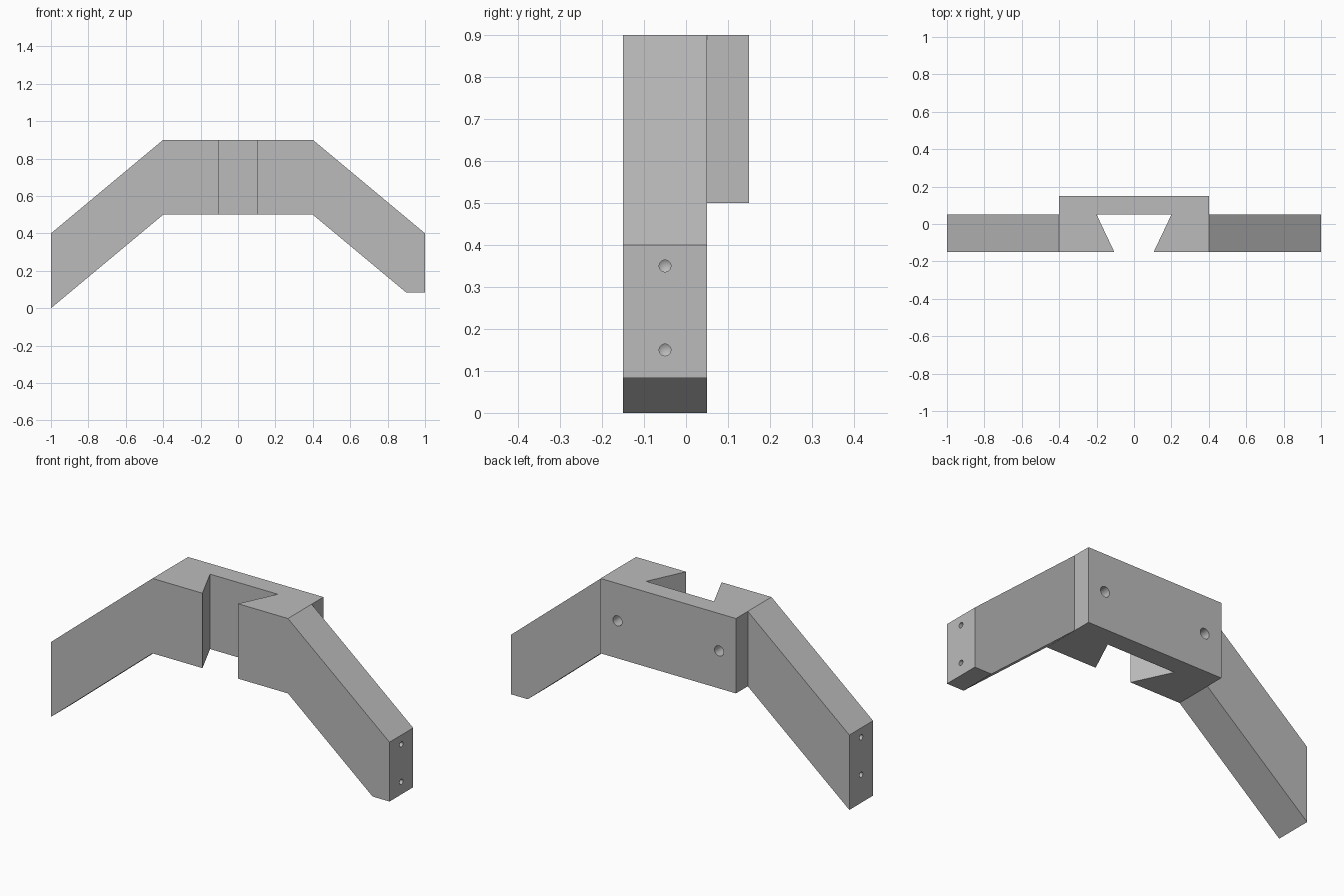
import bpy
import bmesh
from math import pi
from mathutils import Matrix, Vector

cube = bpy.data.objects.get("Cube")
if cube:
    bpy.data.objects.remove(cube, do_unlink=True)

grey = bpy.data.materials.new("plain grey")
grey.use_nodes = True
grey.diffuse_color = (0.5, 0.5, 0.5, 1)
grey.node_tree.nodes["Principled BSDF"].inputs["Base Color"].default_value = (0.5, 0.5, 0.5, 1)


def make_object(name, bm):
    bmesh.ops.recalc_face_normals(bm, faces=bm.faces)
    mesh = bpy.data.meshes.new(name)
    bm.to_mesh(mesh)
    bm.free()
    mesh.materials.append(grey)
    obj = bpy.data.objects.new(name, mesh)
    bpy.context.collection.objects.link(obj)
    return obj


def prism(name, points, depth):
    """Extrude a closed loop of points along the depth vector."""
    bm = bmesh.new()
    face = bm.faces.new([bm.verts.new(p) for p in points])
    moved = bmesh.ops.extrude_face_region(bm, geom=[face])["geom"]
    bmesh.ops.translate(bm, vec=depth, verts=[v for v in moved if isinstance(v, bmesh.types.BMVert)])
    return make_object(name, bm)


def drill(name, mouth, direction, radius, depth):
    """Blind-hole cutter with a conical tip."""
    bm = bmesh.new()
    tip = radius * 0.6
    turn = Vector(direction).to_track_quat("Z", "Y").to_matrix().to_4x4()
    place = Matrix.Translation(mouth) @ turn
    start = -0.05
    ring = bmesh.ops.create_circle(bm, cap_ends=True, segments=32, radius=radius,
                                   matrix=place @ Matrix.Translation((0, 0, start)))["verts"]
    moved = bmesh.ops.extrude_face_region(bm, geom=list(bm.faces))["geom"]
    bmesh.ops.translate(bm, vec=Vector(direction) * (depth - start),
                        verts=[v for v in moved if isinstance(v, bmesh.types.BMVert)])
    end = [f for f in moved if isinstance(f, bmesh.types.BMFace)]
    centre = bmesh.ops.poke(bm, faces=end)["verts"]
    bmesh.ops.translate(bm, vec=Vector(direction) * tip, verts=centre)
    return make_object(name, bm)


def combine(target, other, operation):
    mod = target.modifiers.new(operation.lower(), "BOOLEAN")
    mod.operation = operation
    mod.solver = "EXACT"
    mod.object = other
    bpy.context.view_layer.objects.active = target
    bpy.ops.object.modifier_apply(modifier=mod.name)
    bpy.data.objects.remove(other, do_unlink=True)


# Centre block with a dovetail slot open to the front
half = [(0.105, -0.15), (0.4, -0.15), (0.4, 0.15)]
outline = half + [(-x, y) for x, y in reversed(half)] + [(-0.2, 0.05), (0.2, 0.05)]
bracket = prism("bracket", [(x, y, 0.5) for x, y in outline], (0, 0, 0.4))

# Sloping arms, the left one with its lower tip trimmed flat
right_arm = [(-0.4, 0.5), (-0.4, 0.9), (-1, 0.4), (-1, 0)]
left_arm = [(0.4, 0.5), (0.4, 0.9), (1, 0.4), (1, 0.083), (0.9, 0.083)]
for name, points in (("right_arm", right_arm), ("left_arm", left_arm)):
    arm = prism(name, [(x, -0.15, z) for x, z in points], (0, 0.2, 0))
    combine(bracket, arm, "UNION")

# Screw holes in the arm ends and in the back
for side in (-1, 1):
    for z in (0.15, 0.35):
        combine(bracket, drill("end_hole", (side, -0.05, z), (-side, 0, 0), 0.014, 0.1), "DIFFERENCE")
    combine(bracket, drill("back_hole", (side * 0.3, 0.15, 0.7), (0, -1, 0), 0.027, 0.15), "DIFFERENCE")

# Merge leftover coplanar faces and smooth only the hole walls
bm = bmesh.new()
bm.from_mesh(bracket.data)
bmesh.ops.remove_doubles(bm, verts=bm.verts, dist=0.0001)
bmesh.ops.dissolve_limit(bm, angle_limit=pi / 180, verts=bm.verts, edges=bm.edges)
bm.to_mesh(bracket.data)
bm.free()
bpy.ops.object.select_all(action="DESELECT")
bracket.select_set(True)
bpy.context.view_layer.objects.active = bracket
bpy.ops.object.shade_smooth_by_angle(angle=pi / 6)
